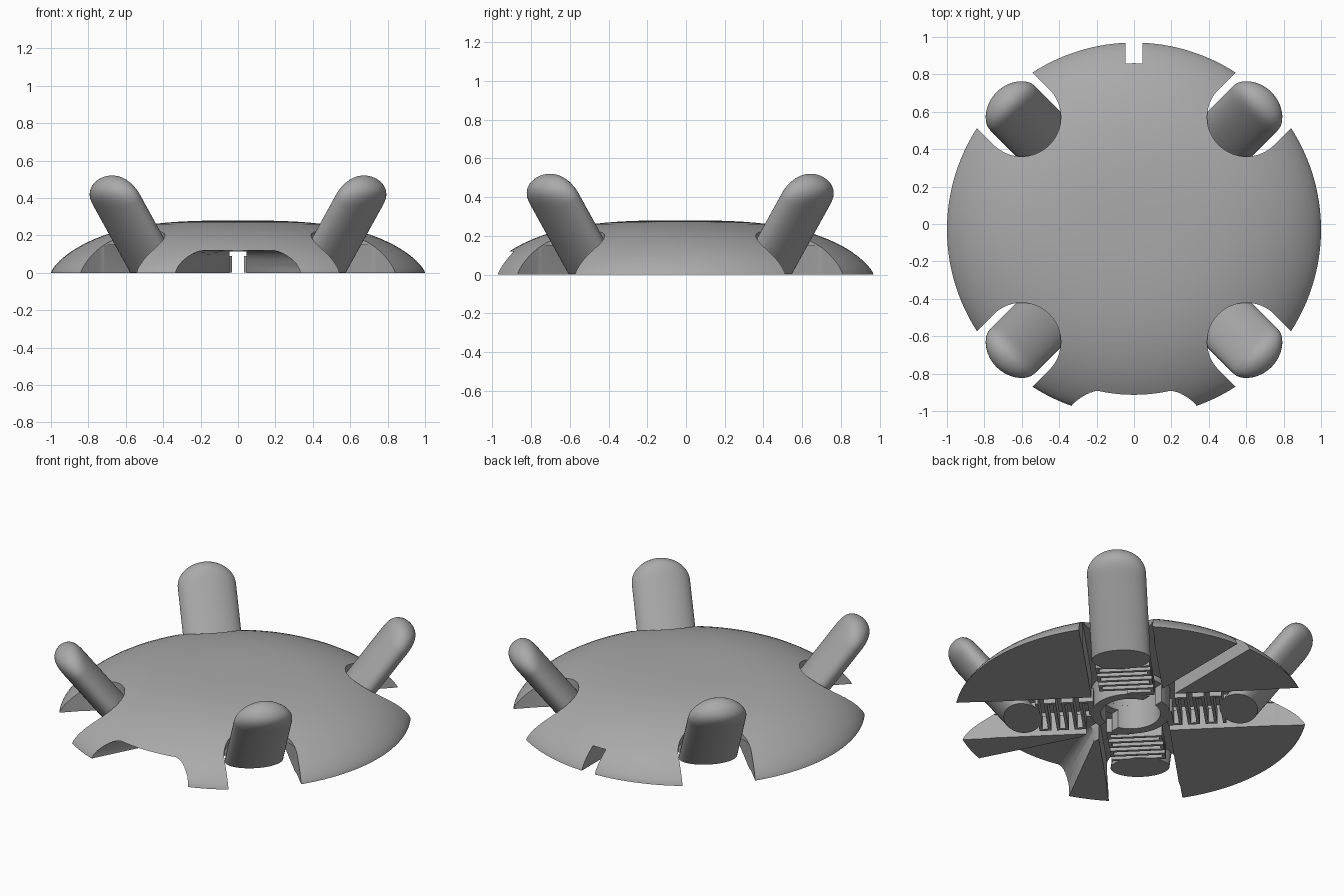
import bpy, bmesh, math
from mathutils import Matrix, Vector

if "Cube" in bpy.data.objects:
    bpy.data.objects.remove(bpy.data.objects["Cube"])

SHIFT = Matrix.Translation((0, -0.03, 0))
DIAGONALS = [math.radians(45 + 90 * i) for i in range(4)]

grey = bpy.data.materials.new("plain_grey")
grey.use_nodes = True
grey.diffuse_color = (0.4, 0.4, 0.4, 1)
grey.node_tree.nodes["Principled BSDF"].inputs["Base Color"].default_value = (0.4, 0.4, 0.4, 1)


def make(name, bm):
    bmesh.ops.recalc_face_normals(bm, faces=bm.faces)
    mesh = bpy.data.meshes.new(name)
    bm.to_mesh(mesh)
    bm.free()
    mesh.materials.append(grey)
    ob = bpy.data.objects.new(name, mesh)
    bpy.context.collection.objects.link(ob)
    return ob


def loft(bm, rings, cap=True):
    """Skin a list of closed rings of points."""
    loops = [[bm.verts.new(p) for p in ring] for ring in rings]
    n = len(loops[0])
    for a, b in zip(loops, loops[1:]):
        for i in range(n):
            j = (i + 1) % n
            bm.faces.new((a[i], a[j], b[j], b[i]))
    if cap:
        bm.faces.new(loops[0])
        bm.faces.new(loops[-1])


def prism(bm, outline, z0, z1):
    loft(bm, [[(x, y, z) for x, y in outline] for z in (z0, z1)])


def box(bm, x0, x1, y0, y1, z0, z1):
    prism(bm, [(x0, y0), (x1, y0), (x1, y1), (x0, y1)], z0, z1)


def circle(r, n, z=0):
    return [(r * math.cos(math.tau * i / n), r * math.sin(math.tau * i / n), z) for i in range(n)]


def cutter(build, angle=0):
    bm = bmesh.new()
    build(bm)
    bm.transform(Matrix.Rotation(angle, 4, 'Z'))
    ob = make("cutter", bm)
    ob.hide_render = True
    return ob


def cut(target, tool):
    mod = target.modifiers.new("cut", 'BOOLEAN')
    mod.operation, mod.solver, mod.object = 'DIFFERENCE', 'EXACT', tool
    with bpy.context.temp_override(object=target, active_object=target):
        bpy.ops.object.modifier_apply(modifier=mod.name)


def finish(ob, angle=35):
    ob.data.transform(SHIFT)
    bpy.ops.object.select_all(action='DESELECT')
    ob.select_set(True)
    bpy.context.view_layer.objects.active = ob
    bpy.ops.object.shade_smooth_by_angle(angle=math.radians(angle))


# Dome: a flattened revolved shell, solid down to the ground
bm = bmesh.new()
steps = [math.sin(math.pi / 2 * i / 20) for i in range(20, 0, -1)]
loft(bm, [circle(r, 128, 0.28 * (1 - r ** 3) ** 0.73) for r in steps])
dome = make("dome", bm)


# Open finger slots with a round inner end
def slot(bm):
    arc = [math.pi / 2 + math.pi * i / 32 for i in range(33)]
    prism(bm, [(0.85 + 0.21 * math.cos(a), 0.21 * math.sin(a)) for a in arc]
          + [(1.2, -0.21), (1.2, 0.21)], -0.1, 0.5)


# Underside channels that hold the springs
def channel(bm):
    box(bm, 0, 0.9, -0.205, 0.205, -0.1, 0.15)


# Central round cavity
def cavity(bm):
    loft(bm, [circle(0.17, 48, -0.1), circle(0.17, 48, 0.2)])


# Narrow slit running front to back
def slit(bm):
    box(bm, -0.045, 0.045, -0.6, 1.1, -0.1, 0.115)


# Front arch that narrows toward the middle
def arch(bm):
    turns = [math.pi * i / 24 for i in range(25)]
    half = [(math.copysign(0.6, math.cos(a)) + 0.4 * math.cos(a), 0.12 * math.sin(a))
            for a in turns if abs(math.cos(a)) > 0.01]
    outline = [(1, -0.1)] + half + [(-1, -0.1)]
    loft(bm, [[(x * w, y, z) for x, z in outline] for y, w in ((-1.05, 0.39), (-0.38, 0.045))])


slit_tool = cutter(slit)
tools = [slit_tool, cutter(arch), cutter(cavity)]
tools += [cutter(shape, a) for a in DIAGONALS for shape in (slot, channel)]
for tool in tools:
    cut(dome, tool)

# Hub ring under the dome, split by the slit
bm = bmesh.new()
loft(bm, [circle(0.17, 64, 0), circle(0.225, 64, 0), circle(0.225, 64, 0.16),
          circle(0.17, 64, 0.16), circle(0.17, 64, 0)], cap=False)
bmesh.ops.remove_doubles(bm, verts=bm.verts, dist=1e-5)
hub = make("hub_ring", bm)
cut(hub, slit_tool)
for tool in tools:
    bpy.data.objects.remove(tool)
finish(dome)
finish(hub)

# Fingers: leaning oval bars with rounded tips
LEAN, LENGTH, CAP = 0.662, 0.635, 0.14
axis = Vector((math.sin(LEAN), 0, math.cos(LEAN)))
normal = Vector((math.cos(LEAN), 0, -math.sin(LEAN)))
side = Vector((0, 1, 0))
base = Vector((0.615, 0, 0))


def finger_ring(s, wide, thick, n=40):
    return [base + axis * s + side * (0.168 * wide * math.cos(math.tau * i / n))
            + normal * (0.085 * thick * math.sin(math.tau * i / n)) for i in range(n)]


def finger(name, angle):
    bm = bmesh.new()
    rings = [finger_ring(-0.25, 1, 1)]
    for i in range(15):
        t = math.sin(math.pi / 2 * i / 15)
        rings.append(finger_ring(LENGTH - CAP + CAP * t, math.sqrt(1 - t * t), math.sqrt(1 - t ** 4)))
    loft(bm, rings)
    cutplane = bmesh.ops.bisect_plane(bm, geom=bm.verts[:] + bm.edges[:] + bm.faces[:],
                                      plane_co=(0, 0, 0.002), plane_no=(0, 0, 1), clear_inner=True)
    bmesh.ops.contextual_create(bm, geom=[e for e in cutplane["geom_cut"]
                                          if isinstance(e, bmesh.types.BMEdge)])
    bm.transform(Matrix.Rotation(angle, 4, 'Z'))
    finish(make(name, bm), 40)


# Springs: zigzag strips between hub and finger
def spring(name, angle):
    bm = bmesh.new()
    bars, pitch, start, reach, w = 6, 0.05, 0.265, 0.155, 0.018
    for i in range(bars):
        x = start + i * pitch
        box(bm, x, x + w, -reach, reach, 0.002, 0.09)
        if i < bars - 1:
            y = reach if i % 2 else -reach
            box(bm, x + w, x + pitch, min(y, y * 0.88), max(y, y * 0.88), 0.002, 0.09)
    box(bm, 0.215, start, reach - w, reach, 0.002, 0.09)
    box(bm, 0.2, 0.235, 0, reach, 0.002, 0.09)
    box(bm, start + bars * pitch - pitch + w, 0.58, -0.02, 0.02, 0.002, 0.09)
    bm.transform(Matrix.Rotation(angle, 4, 'Z'))
    finish(make(name, bm))


for label, angle in zip(("back_left", "back_right", "front_right", "front_left"), DIAGONALS):
    finger("finger_" + label, angle)
    spring("spring_" + label, angle)
